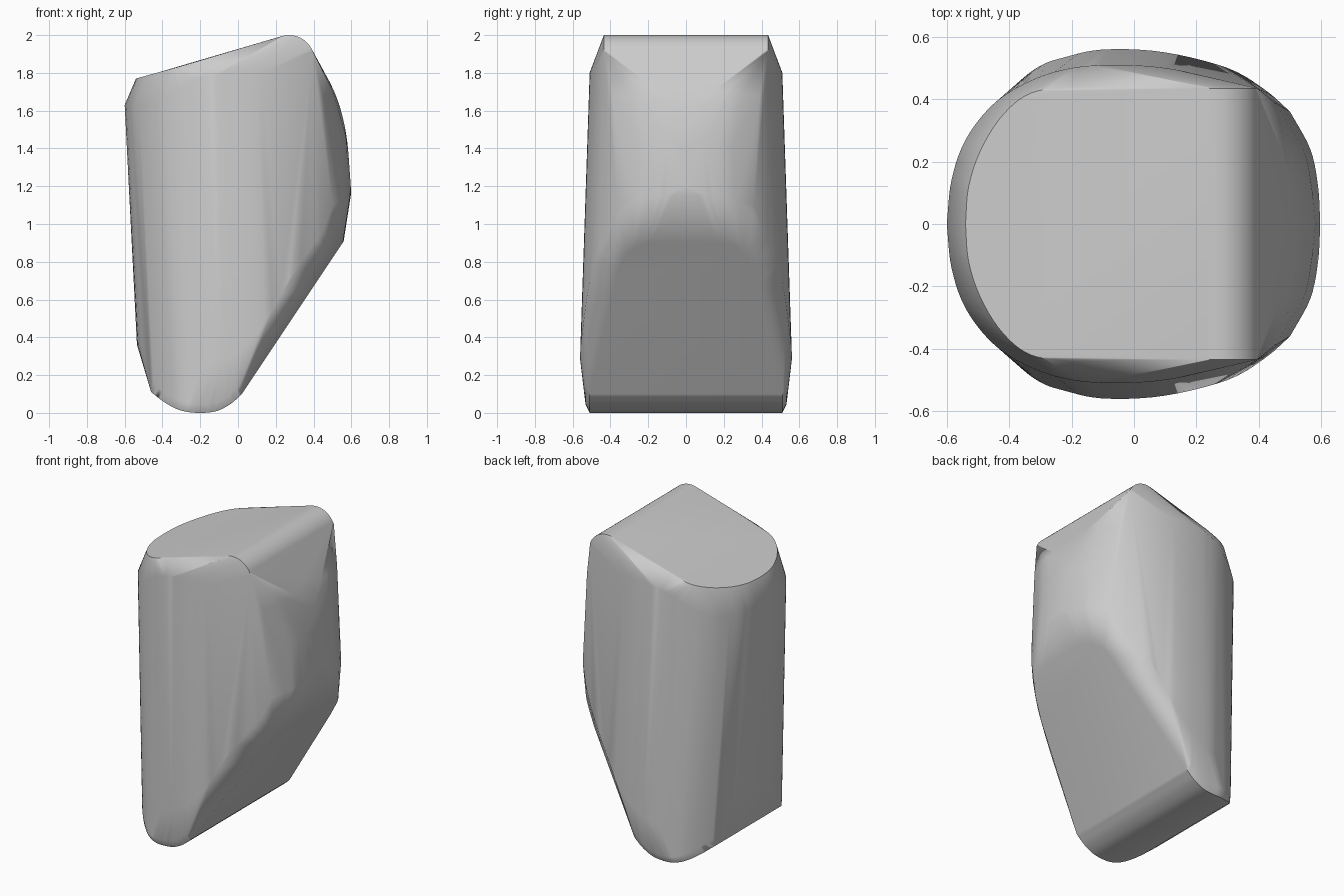
import bpy, bmesh, math
from mathutils import Vector

cube = bpy.data.objects.get("Cube")
if cube:
    bpy.data.objects.remove(cube, do_unlink=True)


def curve(points, steps=5):
    """Smooth curve through a few control points."""
    p = [Vector(q) for q in points]
    p = [2 * p[0] - p[1]] + p + [2 * p[-1] - p[-2]]
    out = []
    for a, b, c, d in zip(p, p[1:], p[2:], p[3:]):
        for i in range(steps):
            t = i / steps
            out.append(0.5 * (2 * b + (c - a) * t + (2 * a - 5 * b + 4 * c - d) * t**2
                              + (3 * b - a - 3 * c + d) * t**3))
    return out + [p[-2]]


def top_z(x):
    return 1.77 + (x + 0.54) * 0.277


def slope_x(z):
    return 0.02 + (z - 0.1) * 0.667


pts = []
# Rim of the sloping top
pts += [Vector((p.x, p.y, top_z(p.x))) for p in curve(
    [(-.54, 0, 0), (-.53, .12, 0), (-.49, .24, 0), (-.42, .35, 0), (-.33, .42, 0), (-.2, .44, 0)])]
# Shoulder below the rim
pts += curve([(-.6, 0, 1.63), (-.585, .14, 1.63), (-.54, .27, 1.63), (-.45, .385, 1.64),
              (-.33, .46, 1.7), (-.2, .5, 1.77), (-.05, .51, 1.8), (.1, .5, 1.8), (.25, .47, 1.8)])
# Widest line above the foot
pts += curve([(-.535, 0, .36), (-.525, .14, .36), (-.49, .27, .355), (-.42, .39, .33),
              (-.32, .485, .28), (-.2, .54, .25), (-.08, .56, .28), (.1, .55, .42),
              (.3, .5, .75), (.42, .43, .92), (.5, .36, 1.05)])
# Foot: rounded bar across the bottom, with softened ends
foot = curve([(-.46, 0, .11), (-.38, 0, .05), (-.3, 0, .012), (-.21, 0, 0), (-.12, 0, .008),
              (-.05, 0, .04), (0, 0, .08), (.02, 0, .1)])
for p in foot:
    u = (p.x + .21) / .25
    end = .51 - .17 * max(0, -u)**2
    pts.append(Vector((p.x, end, p.z)))
    pts.append(Vector((p.x * .95 - .01, end + .022, p.z + .045)))
pts += curve([(-.46, 0, .11), (-.45, .14, .11), (-.42, .26, .1), (-.36, .38, .07)])
# Edge of the undercut slope
pts += [Vector((slope_x(p.z), p.y, p.z)) for p in curve(
    [(0, 0, .91), (0, .12, .907), (0, .23, .89), (0, .32, .83), (0, .38, .68)])]
# Bulging side
pts += curve([(.597, 0, 1.15), (.59, .12, 1.15), (.565, .24, 1.13), (.5, .36, 1.1)])
pts += curve([(.597, 0, 1.2), (.572, 0, 1.48), (.51, 0, 1.7), (.39, 0, 1.92)])
pts += curve([(.572, .1, 1.46), (.55, .22, 1.42), (.49, .35, 1.4)])
pts += curve([(.51, .14, 1.7), (.5, .26, 1.69), (.45, .39, 1.68)])
# Rounded ridge at the top
for i in range(13):
    a = math.radians(22 + i * 7)
    pts.append(Vector((.27 + .135 * math.cos(a), .435, 1.865 + .135 * math.sin(a))))

# Skin both mirrored halves
bm = bmesh.new()
for p in pts:
    for s in (1, -1):
        bm.verts.new((p.x, p.y * s, p.z))
bmesh.ops.remove_doubles(bm, verts=bm.verts, dist=.004)
res = bmesh.ops.convex_hull(bm, input=bm.verts)
bmesh.ops.delete(bm, geom=[v for v in bm.verts if not v.link_faces], context='VERTS')
bmesh.ops.dissolve_limit(bm, angle_limit=math.radians(1), verts=bm.verts, edges=bm.edges)
bmesh.ops.recalc_face_normals(bm, faces=bm.faces)
mesh = bpy.data.meshes.new("stone_body")
bm.to_mesh(mesh)
bm.free()
body = bpy.data.objects.new("stone_body", mesh)
bpy.context.collection.objects.link(body)

grey = bpy.data.materials.new("stone_grey")
grey.use_nodes = True
colour = (.6, .6, .6, 1)
grey.diffuse_color = colour
grey.node_tree.nodes["Principled BSDF"].inputs["Base Color"].default_value = colour
mesh.materials.append(grey)

# Soft shading with broad faces kept flat
bpy.context.view_layer.objects.active = body
body.select_set(True)
bpy.ops.object.shade_smooth_by_angle(angle=math.radians(50))
weighted = body.modifiers.new("soft_normals", 'WEIGHTED_NORMAL')
weighted.keep_sharp = True
